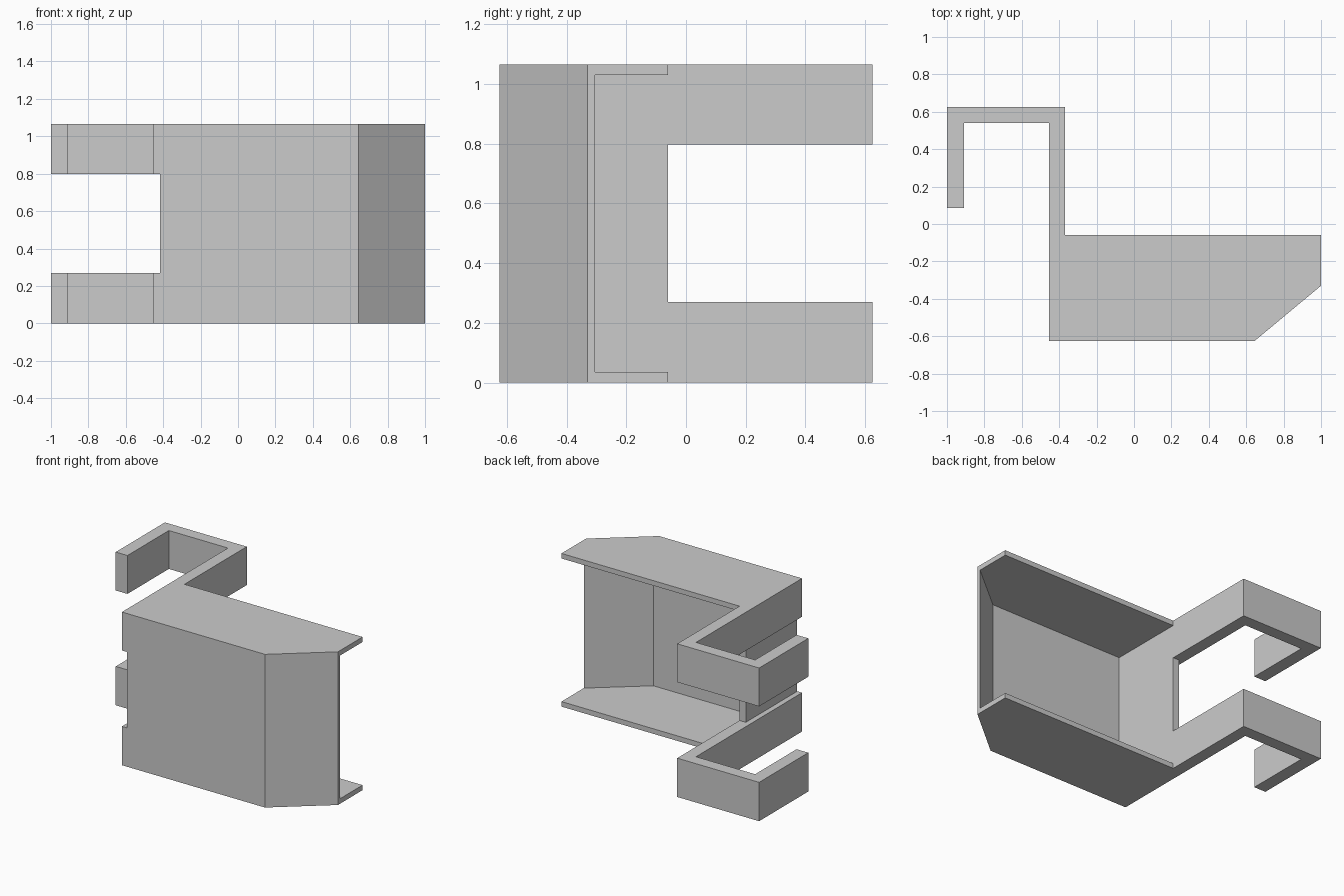
import bpy
import bmesh

cube = bpy.data.objects.get("Cube")
if cube:
    bpy.data.objects.remove(cube, do_unlink=True)

HEIGHT = 1.065
PLATE = 0.035
ARM_LOW, ARM_HIGH = 0.27, 0.798
BACK = -0.06

grey = bpy.data.materials.new("plain grey")
grey.use_nodes = True
grey.diffuse_color = (0.6, 0.6, 0.6, 1)
grey.node_tree.nodes["Principled BSDF"].inputs["Base Color"].default_value = (0.6, 0.6, 0.6, 1)


def prism(name, outline, z0, z1):
    """Extrude a plan outline upward from z0 to z1."""
    bm = bmesh.new()
    face = bm.faces.new([bm.verts.new((x, y, z0)) for x, y in outline])
    ext = bmesh.ops.extrude_face_region(bm, geom=[face])
    top = [v for v in ext["geom"] if isinstance(v, bmesh.types.BMVert)]
    bmesh.ops.translate(bm, vec=(0, 0, z1 - z0), verts=top)
    bmesh.ops.recalc_face_normals(bm, faces=bm.faces)
    mesh = bpy.data.meshes.new(name)
    bm.to_mesh(mesh)
    bm.free()
    mesh.materials.append(grey)
    obj = bpy.data.objects.new(name, mesh)
    bpy.context.collection.objects.link(obj)
    return obj


def cut(target, cutter):
    """Subtract a cutter, apply it and discard the cutter."""
    cutter.hide_render = True
    mod = target.modifiers.new("cut", "BOOLEAN")
    mod.operation = "DIFFERENCE"
    mod.solver = "EXACT"
    mod.object = cutter
    bpy.ops.object.select_all(action="DESELECT")
    bpy.context.view_layer.objects.active = target
    target.select_set(True)
    bpy.ops.object.modifier_apply(modifier=mod.name)
    bpy.data.objects.remove(cutter, do_unlink=True)


# Tray and hook share one plan outline
bracket = prism("hooked_bracket", [
    (-0.455, -0.625), (0.645, -0.625), (1, -0.33), (1, BACK),
    (-0.37, BACK), (-0.37, 0.625), (-1, 0.625), (-1, 0.085),
    (-0.91, 0.085), (-0.91, 0.54), (-0.455, 0.54)], 0, HEIGHT)

# Hollow between the top and bottom plates, open at the back and side
cut(bracket, prism("cavity_cutter", [
    (-0.37, -0.585), (0.66, -0.585), (1, -0.305), (1.1, -0.22),
    (1.1, 0.1), (-0.3, 0.1), (-0.37, BACK)], PLATE, HEIGHT - PLATE))

# Gap that splits the hook in two and thins the side wall
cut(bracket, prism("gap_cutter", [
    (-1.1, -0.7), (-0.418, -0.7), (-0.418, BACK), (-0.3, BACK),
    (-0.3, 0.7), (-1.1, 0.7)], ARM_LOW, ARM_HIGH))
